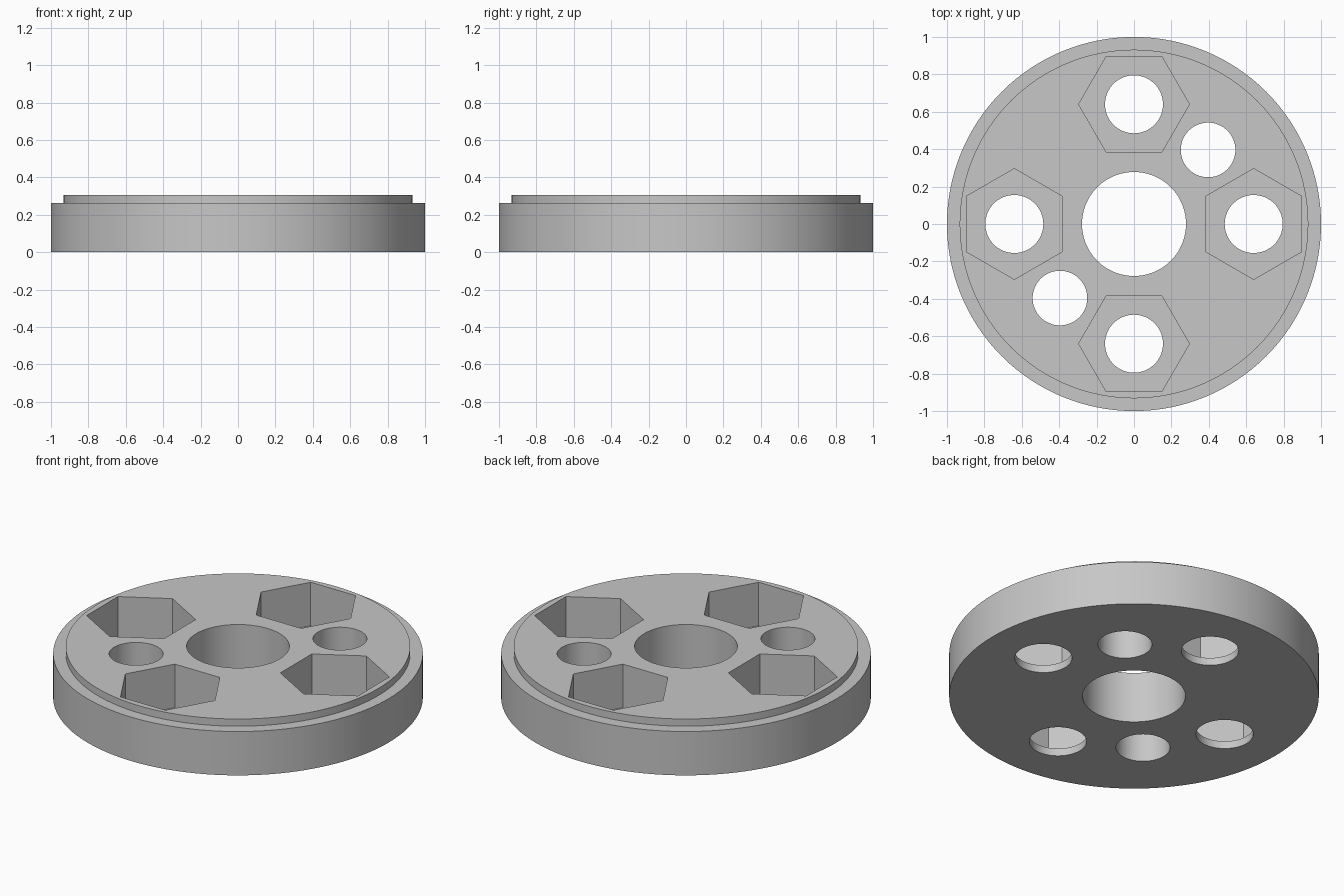
import bpy
import bmesh
import math

cube = bpy.data.objects.get("Cube")
if cube:
    bpy.data.objects.remove(cube, do_unlink=True)

RADIUS, RIM_HEIGHT = 1.0, 0.262
STEP_RADIUS, HEIGHT = 0.932, 0.305
BORE = 0.278
BOLT_CIRCLE, BOLT_RADIUS = 0.64, 0.155
HEX_RADIUS, HEX_FLOOR = 0.296, 0.045
PIN_CIRCLE, PIN_RADIUS = 0.56, 0.146

grey = bpy.data.materials.new("plain grey")
grey.use_nodes = True
grey.diffuse_color = (0.57, 0.57, 0.57, 1)
grey.node_tree.nodes["Principled BSDF"].inputs["Base Color"].default_value = grey.diffuse_color


def add_object(name, bm):
    mesh = bpy.data.meshes.new(name)
    bm.to_mesh(mesh)
    bm.free()
    mesh.materials.append(grey)
    obj = bpy.data.objects.new(name, mesh)
    bpy.context.collection.objects.link(obj)
    return obj


def lathe(name, profile, steps):
    """Spin a closed (radius, height) profile around z."""
    bm = bmesh.new()
    verts = [bm.verts.new((r, 0, z)) for r, z in profile]
    edges = [bm.edges.new((v, verts[i - 1])) for i, v in enumerate(verts)]
    bmesh.ops.spin(bm, geom=verts + edges, cent=(0, 0, 0), axis=(0, 0, 1),
                   angle=math.tau, steps=steps, use_merge=True)
    bmesh.ops.remove_doubles(bm, verts=bm.verts[:], dist=1e-5)
    bmesh.ops.recalc_face_normals(bm, faces=bm.faces[:])
    return add_object(name, bm)


def cut(target, sides, radius, distance, angle, bottom, turn=0.0):
    """Cut an upright prism out of the target at a polar position."""
    top = HEIGHT + 0.1
    bpy.ops.mesh.primitive_cylinder_add(
        vertices=sides, radius=radius, depth=top - bottom,
        location=(distance * math.cos(angle), distance * math.sin(angle), (top + bottom) / 2),
        rotation=(0, 0, turn))
    cutter = bpy.context.object
    cutter.hide_render = True
    cutter.data.materials.append(grey)
    mod = target.modifiers.new("cut", "BOOLEAN")
    mod.operation = "DIFFERENCE"
    mod.solver = "EXACT"
    mod.object = cutter
    bpy.context.view_layer.objects.active = target
    bpy.ops.object.modifier_apply(modifier=mod.name)
    bpy.data.objects.remove(cutter, do_unlink=True)


# Stepped disc with the central bore
disc = lathe("stepped_disc", [
    (BORE, 0), (RADIUS, 0), (RADIUS, RIM_HEIGHT),
    (STEP_RADIUS, RIM_HEIGHT), (STEP_RADIUS, HEIGHT), (BORE, HEIGHT)], 128)

# Four hexagonal nut pockets, each with a bolt hole through its floor
for i in range(4):
    angle = i * math.pi / 2
    cut(disc, 6, HEX_RADIUS, BOLT_CIRCLE, angle, HEX_FLOOR, turn=angle)
    cut(disc, 64, BOLT_RADIUS, BOLT_CIRCLE, angle, -0.1)

# Two opposite pin holes on the diagonal
for angle in (math.pi / 4, math.pi * 5 / 4):
    cut(disc, 64, PIN_RADIUS, PIN_CIRCLE, angle, -0.1)

bpy.ops.object.select_all(action="DESELECT")
disc.select_set(True)
bpy.context.view_layer.objects.active = disc
bpy.ops.object.shade_smooth_by_angle(angle=math.radians(30))
